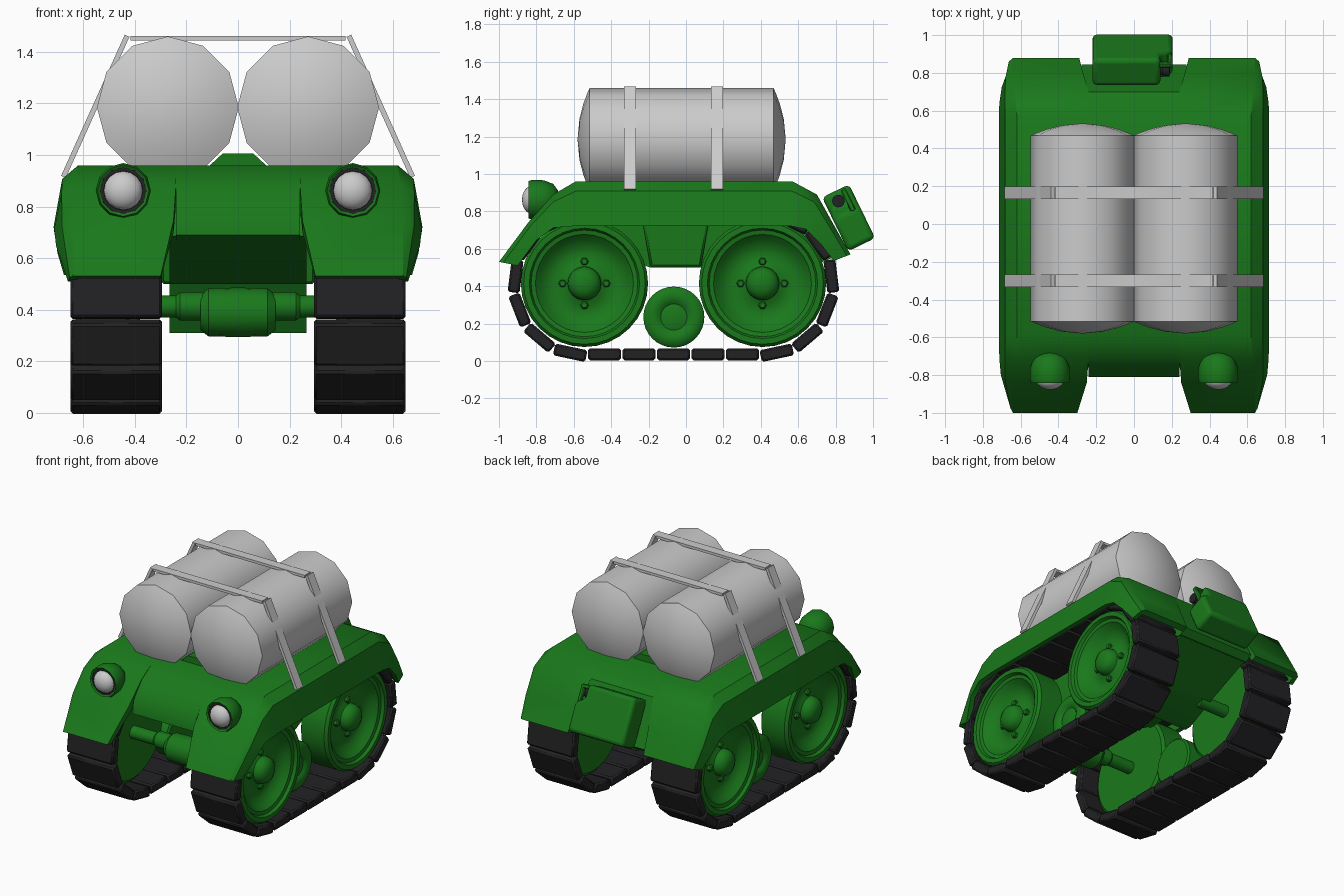
import bpy, bmesh
from math import sin, cos, pi, radians
from mathutils import Matrix, Vector

if "Cube" in bpy.data.objects:
    bpy.data.objects.remove(bpy.data.objects["Cube"])


def material(name, rgb):
    m = bpy.data.materials.new(name)
    m.diffuse_color = (*rgb, 1)
    m.use_nodes = True
    m.node_tree.nodes["Principled BSDF"].inputs["Base Color"].default_value = m.diffuse_color
    return m


GREEN = material("green_paint", (0.010, 0.19, 0.011))
BLACK = material("black_rubber", (0.016, 0.016, 0.018))


def finish(name, bm, mat=None, mirror=False, bevel=0, segs=1):
    bmesh.ops.remove_doubles(bm, verts=bm.verts[:], dist=1e-5)
    bmesh.ops.recalc_face_normals(bm, faces=bm.faces[:])
    me = bpy.data.meshes.new(name)
    bm.to_mesh(me)
    bm.free()
    ob = bpy.data.objects.new(name, me)
    bpy.context.collection.objects.link(ob)
    if mat:
        me.materials.append(mat)
    if bevel:
        b = ob.modifiers.new("bevel", 'BEVEL')
        b.width, b.segments, b.limit_method = bevel, segs, 'ANGLE'
    if mirror:
        ob.modifiers.new("mirror", 'MIRROR')
    return ob


def loft(bm, rings, caps=True):
    """Skin a row of closed rings of points."""
    vs = [[bm.verts.new(p) for p in r] for r in rings]
    n = len(vs[0])
    for a, b in zip(vs, vs[1:]):
        for i in range(n):
            j = (i + 1) % n
            bm.faces.new((a[i], a[j], b[j], b[i]))
    if caps:
        bm.faces.new(vs[0])
        bm.faces.new(vs[-1])


def lathe(bm, profile, centre, axis='X', n=32):
    """Profile is (radius, position along axis)."""
    rings = []
    for r, a in profile:
        ring = []
        for i in range(n):
            u, v = r * cos(2 * pi * i / n), r * sin(2 * pi * i / n)
            ring.append(Vector((a, u, v) if axis == 'X' else (u, a, v)) + Vector(centre))
        rings.append(ring)
    loft(bm, rings, caps=False)


def extrude(bm, profile, x0, x1):
    loft(bm, [[(x, y, z) for y, z in profile] for x in (x0, x1)])


def box(bm, centre, size, rot=Matrix()):
    bmesh.ops.create_cube(bm, size=1, matrix=Matrix.Translation(centre) @ rot @ Matrix.Diagonal((*size, 1)))


# Upper shell: stations of roof point, skirt point, inner x, roof edge x, skirt x
stations = [((-1.0, .53), (-.90, .51), .30, .64, .66),
            ((-.84, .745), (-.80, .645), .25, .64, .705),
            ((-.71, .89), (-.71, .712), .24, .63, .713),
            ((-.59, .96), (-.59, .722), .24, .62, .715),
            ((.57, .96), (.56, .722), .24, .62, .715),
            ((.70, .89), (.64, .705), .24, .63, .713),
            ((.80, .71), (.725, .62), .27, .64, .70),
            ((.88, .57), (.79, .535), .29, .64, .675)]
rings = []
for p, c, xi, xp, xc in stations:
    p, c = Vector(p), Vector(c)
    m, u = p.lerp(c, .22), c.lerp(p, .55)
    pts = [(xi, p), (xp, p), (xp + .65 * (xc - xp), m), (xc, c), (xc - .035, c), (xc - .035, u), (xi, u)]
    rings.append([(x, *q) for x, q in pts])
bm = bmesh.new()
loft(bm, rings)
finish("fender_shell", bm, GREEN, True)

# Centre of the hull between the fenders, and the belly under it
bm = bmesh.new()
loft(bm, [[(x * (1.16 if y > .75 else 1), y, z) for y, z in
           [(-.81, .69), (-.80, .775), (-.71, .885), (-.59, .96), (.57, .96), (.70, .89),
            (.775, .74), (.845, .59), (.80, .555), (.5, .6), (-.4, .6)]] for x in (-.24, .24)])
finish("hull_centre", bm, GREEN)
bm = bmesh.new()
extrude(bm, [(-.66, .80), (-.76, .685), (-.19, .5), (.08, .5), (.2, .31), (.25, .31),
             (.50, .43), (.79, .555), (.76, .62), (.62, .84)], -.265, .265)
finish("belly", bm, GREEN)

# Side brackets between the wheels
bm = bmesh.new()
extrude(bm, [(-.25, .85), (-.19, .5), (.08, .5), (.14, .85)], .25, .30)
finish("side_bracket", bm, GREEN, True, .012)

# Tank cradle
bm = bmesh.new()
loft(bm, [[(-.12, y, .95), (-.06, y, 1.005), (.06, y, 1.005), (.12, y, .95)] for y in (-.46, .42)])
finish("tank_cradle", bm, GREEN)

# Road wheels with dished faces, domed hubs and bolts
wheel = [(0, .42), (.32, .42), (.34, .435), (.34, .61), (.325, .63), (.295, .63), (.285, .61),
         (.262, .605), (.235, .575), (.20, .55), (.16, .54), (.12, .545), (.09, .56),
         (.086, .59), (.07, .615), (.04, .63), (0, .635)]
for name, y in (("front_wheel", -.543), ("rear_wheel", .409)):
    bm = bmesh.new()
    lathe(bm, wheel, (0, y, .415))
    finish(name, bm, GREEN, True)
    bm = bmesh.new()
    for k in range(4):
        a = k * pi / 2
        lathe(bm, [(.022, .53), (.022, .56), (.015, .568), (0, .568)],
              (0, y + .117 * cos(a), .415 + .117 * sin(a)), n=6)
    finish(name + "_bolts", bm, GREEN, True)
bm = bmesh.new()
lathe(bm, [(0, .38), (.15, .38), (.163, .39), (.163, .49), (.15, .505), (.12, .515), (.09, .51),
           (.07, .495), (.05, .50), (0, .505)], (0, -.065, .235))
finish("idler_wheel", bm, GREEN, True)

# Axles and front gear housing
bm = bmesh.new()
lathe(bm, [(0, .1), (.055, .1), (.055, .225), (.043, .24), (.043, .44), (0, .44)], (0, -.543, .413), n=16)
lathe(bm, [(0, .2), (.043, .2), (.043, .44), (0, .44)], (0, .409, .413), n=16)
finish("axles", bm, GREEN, True)
bm = bmesh.new()
lathe(bm, [(0, -.145), (.07, -.145), (.093, -.115), (.096, 0), (.093, .115), (.07, .145), (0, .145)],
      (0, -.54, .39), n=16)
finish("gear_housing", bm, GREEN)

# Tracks: pads laid along a rounded loop, starting at the bottom middle
R, H, CY, CZ, N = .372, .475, -.067, .408, 23
L = 4 * H + 2 * pi * R
bm = bmesh.new()
for i in range(N):
    s = L * i / N
    side = 1 if s < L / 2 else -1
    t = min(s, L - s)
    if t < H:
        y, z, a = t, -R, 0
    elif t < H + pi * R:
        a = (t - H) / R
        y, z = H + R * sin(a), -R * cos(a)
    else:
        a = pi
        y, z = H - (t - H - pi * R), R
    box(bm, (.4725, CY + side * y, CZ + z), (.355, .176, .064), Matrix.Rotation(side * a, 4, 'X'))
finish("track_pads", bm, BLACK, True, .01)

# Twelve-sided tanks with domed ends
bm = bmesh.new()
steps = (0, .4, .7, .9, 1)
prof = [(.275 * f, -.515 - .065 * (1 - f * f)) for f in steps]
prof += [(.275 * f, .468 + .065 * (1 - f * f)) for f in reversed(steps)]
lathe(bm, prof, (.272, 0, 1.185), 'Y', 12)
finish("fuel_tank", bm, None, True)

# Straps over the tanks
bm = bmesh.new()
for y in (-.30, .165):
    box(bm, (0, y, 1.453), (.835, .065, .018))
    for s in (1, -1):
        box(bm, (s * .5535, y, 1.189), (.02, .065, .60), Matrix.Rotation(-s * radians(24.3), 4, 'Y'))
finish("tank_straps", bm)

# Headlights
at = (.445, 0, .862)
bm = bmesh.new()
lathe(bm, [(.088, -.80), (.09, -.835), (.10, -.842), (.107, -.82), (.104, -.76), (.085, -.71),
           (.05, -.685), (0, -.675)], at, 'Y', 12)
finish("headlight_housing", bm, GREEN, True)
bm = bmesh.new()
lathe(bm, [(0, -.80), (.09, -.80), (.09, -.83), (.076, -.83), (.07, -.81)], at, 'Y', 16)
finish("headlight_gasket", bm, BLACK, True)
bm = bmesh.new()
lathe(bm, [(.076 * cos(k * pi / 10), -.822 - .055 * sin(k * pi / 10)) for k in range(6)], at, 'Y', 16)
finish("headlight_lens", bm, None, True)

# Spare fuel can leaning on the back, with notch, handle and cap
tilt = Matrix.Translation((0, .874, .768)) @ Matrix.Rotation(radians(26), 4, 'X')
outline = [(-.22, -.16), (.205, -.16), (.205, .03), (.14, .07), (.14, .16), (-.22, .16)]
bm = bmesh.new()
loft(bm, [[tilt @ Vector((x, y, z)) for x, z in outline] for y in (-.085, .075)])
finish("spare_can", bm, GREEN, False, .025, 3)
bm = bmesh.new()
box(bm, tilt @ Vector((.19, .035, .085)), (.025, .03, .13), Matrix.Rotation(radians(26), 4, 'X'))
box(bm, tilt @ Vector((.165, .035, .14)), (.07, .03, .025), Matrix.Rotation(radians(26), 4, 'X'))
finish("can_handle", bm, GREEN, False, .006)
bm = bmesh.new()
lathe(bm, [(0, .13), (.025, .13), (.025, .15), (.034, .152), (.034, .188), (0, .19)], (0, .815, .855), n=12)
finish("can_cap", bm, BLACK)

# Smooth shading with sharp edges kept
bpy.ops.object.select_all(action='SELECT')
bpy.context.view_layer.objects.active = bpy.context.selected_objects[0]
bpy.ops.object.shade_smooth_by_angle(angle=radians(34))
